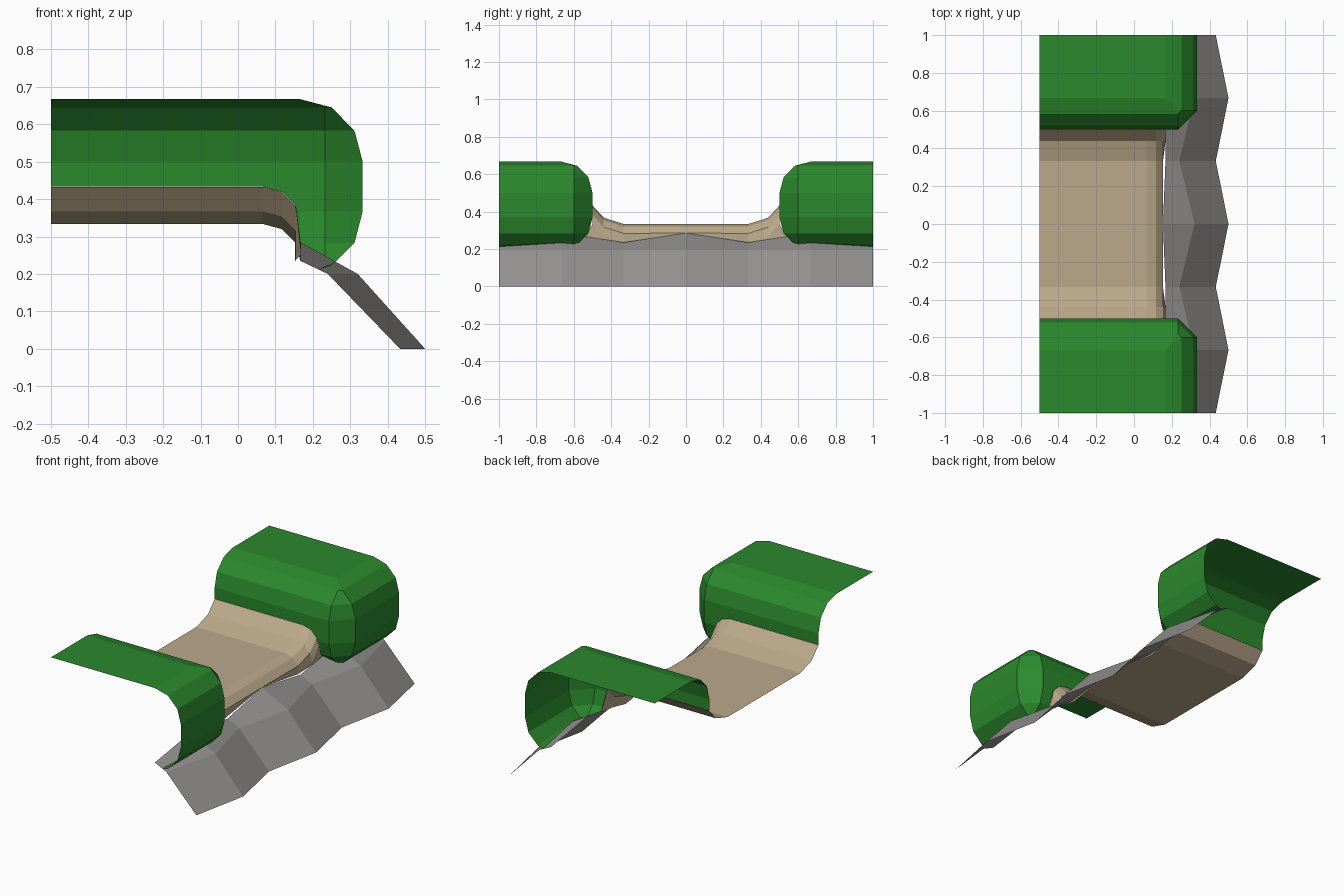
import bpy, bmesh
from math import sqrt, sin, cos, radians
from mathutils import Vector

if "Cube" in bpy.data.objects:
    bpy.data.objects.remove(bpy.data.objects["Cube"])

R = 1 / 6  # basic rounding radius


def grid_object(name, columns, color, extra=None):
    """Skin a list of point columns with flat quads facing up and forward."""
    bm = bmesh.new()
    grid = [[bm.verts.new(p) for p in col] for col in columns]
    for a, b in zip(grid, grid[1:]):
        for i in range(len(a) - 1):
            bm.faces.new((a[i], a[i + 1], b[i + 1], b[i]))
    if extra:
        bm.faces.new([bm.verts.new(p) for p in extra])
    bmesh.ops.remove_doubles(bm, verts=bm.verts[:], dist=0.0005)
    bmesh.ops.dissolve_degenerate(bm, edges=bm.edges[:], dist=0.0005)
    bmesh.ops.recalc_face_normals(bm, faces=bm.faces[:])
    bm.normal_update()
    total = sum((f.normal * f.calc_area() for f in bm.faces), Vector())
    if total.dot((1, 0, 1)) < 0:
        bmesh.ops.reverse_faces(bm, faces=bm.faces[:])
    me = bpy.data.meshes.new(name)
    bm.to_mesh(me)
    bm.free()
    mat = bpy.data.materials.new(name)
    mat.diffuse_color = (*color, 1)
    mat.use_nodes = True
    mat.node_tree.nodes["Principled BSDF"].inputs["Base Color"].default_value = mat.diffuse_color
    me.materials.append(mat)
    ob = bpy.data.objects.new(name, me)
    bpy.context.collection.objects.link(ob)
    return ob


def ridge(y):
    """Zigzag of the rock: 1 on a ridge, 0 in a groove."""
    return abs(((abs(y) * 3) % 2) - 1)


def rock_top(x, y):
    t = ridge(y)
    z = 0.235 + 0.05 * t
    return z + (x - R) / (0.24 + 0.08 * t - R) * (0.2 - z)


# Rock slope: zigzag ridges
rock = []
for i in range(-3, 4):
    y, t = i / 3, ridge(i / 3)
    x0 = 0.153 if i == 0 else R
    rock.append([(x0, y, 0.235 + 0.05 * t), (0.24 + 0.08 * t, y, 0.2),
                 (0.433 + 0.067 * t, y, 0)])
grid_object("rock_slope", rock, (0.3, 0.29, 0.28))

# Dirt path: sunken strip that rolls over the front edge
path = []
for y, h in ((-0.5, 0.433), (-0.44, 0.367), (-1 / 3, 1 / 3), (0, 1 / 3),
             (1 / 3, 1 / 3), (0.44, 0.367), (0.5, 0.433)):
    end = rock_top(R, y)
    col = [(-0.5, y, h)]
    for a in (90, 60, 30, 0):
        x = 0.067 + 0.1 * cos(radians(a))
        z = h - 0.1 + 0.1 * sin(radians(a))
        if z < end:
            x, z = 0.153, end
        col.append((x, y, z))
    col.append((col[-1][0], y * 1.08 if abs(y) == 0.5 else y, end))
    path.append(col)
grid_object("dirt_path", path, (0.5, 0.4, 0.26))


# Grass bank: rounded edge swept along the side, round the corner, across the front
def floor(x, y):
    if x < R - 0.001:
        return 1 / 3 + sqrt(0.01 - max(0, x - 0.067) ** 2)
    return rock_top(x, y)


def clipped(points):
    """Stop a column of points where it meets the path or rock."""
    out = [Vector(points[0])]
    for p in map(Vector, points[1:]):
        if p.z < floor(p.x, p.y):
            hi, lo = out[-1], p
            for _ in range(20):
                mid = (hi + lo) / 2
                if mid.z < floor(mid.x, mid.y):
                    lo = mid
                else:
                    hi = mid
            return out + [hi] * (len(points) - len(out))
        out.append(p)
    return out


levels = ((R, 0.667), (0.083, 0.645), (0.022, 0.583), (0, 0.5),
          (0, 0.367), (0.022, 0.283), (0.083, 0.222), (R, 0.2))
plans = [lambda i, x=x: (x, 0.5 + i) for x in (-0.5, 0.067, 0.117, 0.1536, R)]
plans += [lambda i: (min(0.233, 1 / 3 - i), 0.5 + i),
          lambda i: (1 / 3 - i, max(0.6, 0.5 + i)),
          lambda i: (1 / 3 - i, 2 / 3),
          lambda i: (1 / 3 - i, 1.0)]
bank = [clipped([(*plan(i), z) for i, z in levels]) for plan in plans]
top = [(-0.5, 2 / 3, 0.667), (R, 2 / 3, 0.667), (R, 1, 0.667), (-0.5, 1, 0.667)]
grass = grid_object("grass_banks", bank, (0.024, 0.25, 0.026), top)
mirror = grass.modifiers.new("mirror", 'MIRROR')
mirror.use_axis = (False, True, False)
mirror.use_mirror_merge = False
